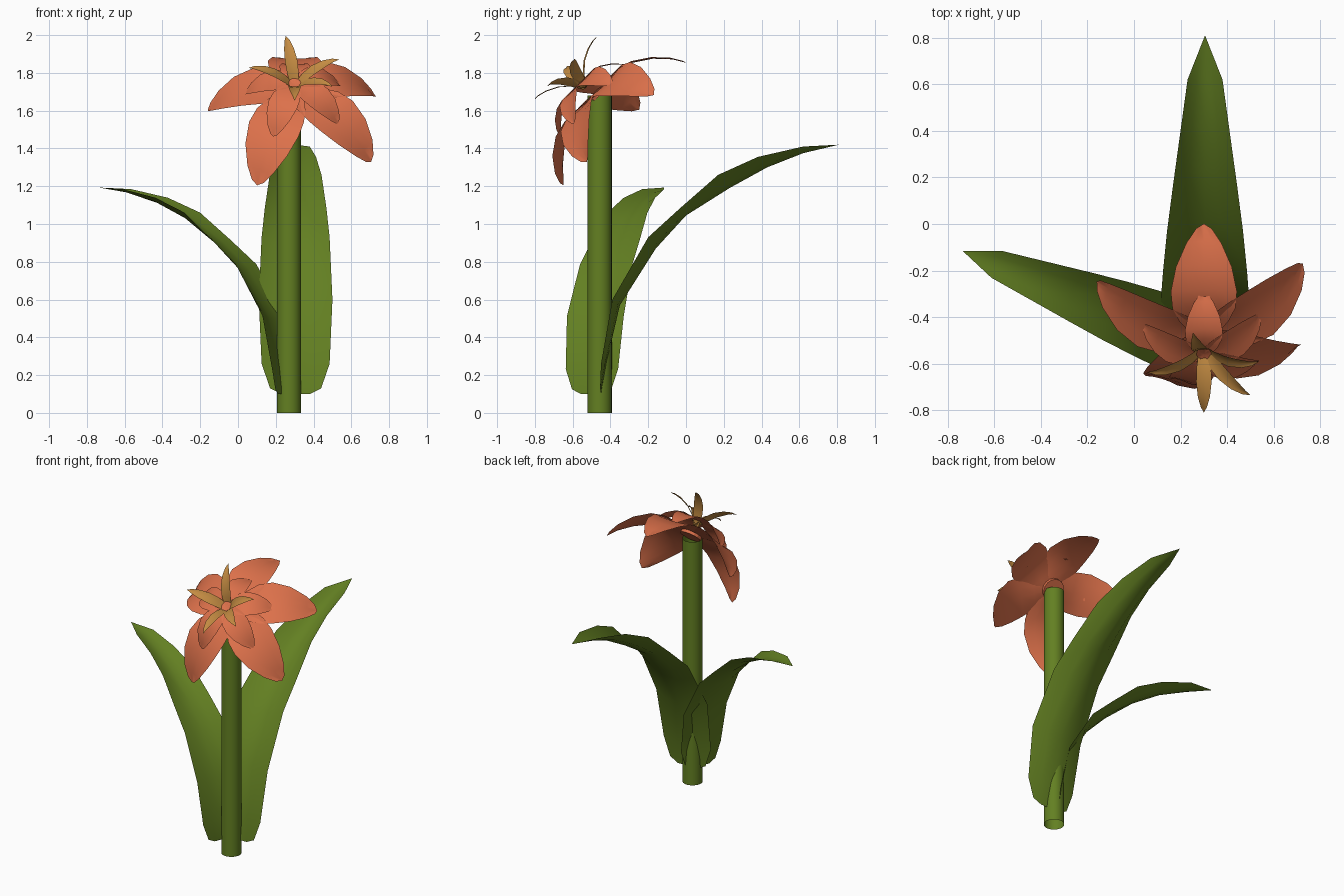
import bpy, bmesh, math
from mathutils import Vector

if "Cube" in bpy.data.objects:
    bpy.data.objects.remove(bpy.data.objects["Cube"])


def material(name, rgb):
    m = bpy.data.materials.new(name)
    m.diffuse_color = (*rgb, 1)
    m.use_nodes = True
    m.node_tree.nodes["Principled BSDF"].inputs["Base Color"].default_value = m.diffuse_color
    return m


GREEN = material("leaf green", (0.125, 0.215, 0.016))
CORAL = material("petal coral", (0.72, 0.165, 0.07))
AMBER = material("stamen amber", (0.55, 0.26, 0.055))


def finish(name, bm, mat):
    me = bpy.data.meshes.new(name)
    bm.to_mesh(me)
    bm.free()
    me.materials.append(mat)
    ob = bpy.data.objects.new(name, me)
    bpy.context.collection.objects.link(ob)
    return ob


def blade(name, rows, origin, out, up, mat, scale=1.0, stretch=1.0, depth=1.0):
    """Thin curved blade; rows = (centre out, centre up, edge out, edge up, half width)."""
    origin, out, up = Vector(origin), Vector(out).normalized(), Vector(up).normalized()
    side = up.cross(out)
    bm = bmesh.new()
    grid = []
    for cr, ch, er, eh, w in rows:
        line = []
        for t in (-1, -0.5, 0, 0.5, 1):
            k = 1 - depth * (1 - t * t)
            r = (cr + k * (er - cr)) * stretch
            h = ch + k * (eh - ch)
            line.append(bm.verts.new(origin + scale * (out * r + up * h + side * (t * w))))
        grid.append(line)
    for a, b in zip(grid, grid[1:]):
        for i in range(4):
            bm.faces.new((a[i], a[i + 1], b[i + 1], b[i]))
    bmesh.ops.remove_doubles(bm, verts=bm.verts[:], dist=0.0005)
    for f in bm.faces:
        f.smooth = True
    return finish(name, bm, mat)


# Flower axis tilts halfway between up and forward
AXIS = Vector((0, -1, 1)).normalized()
UPWARD = Vector((0, 1, 1)).normalized()

# Stem, an open tube
bpy.ops.mesh.primitive_cylinder_add(vertices=24, radius=0.064, depth=1.68, end_fill_type='NOTHING',
                                    location=(0.27, -0.457, 0.84))
stem = bpy.context.object
stem.name = "stem"
stem.data.materials.append(GREEN)
bpy.ops.object.shade_smooth_by_angle()

# Flower base closing the top of the stem
bpy.ops.mesh.primitive_cylinder_add(vertices=16, radius=0.07, depth=0.02,
                                    location=(0.28, -0.455, 1.695),
                                    rotation=AXIS.to_track_quat('Z', 'Y').to_euler())
base = bpy.context.object
base.name = "flower_base"
base.data.materials.append(CORAL)

# Two channelled leaves of the same shape
LEAF = [(0, 0, 0, 0, 0.075), (0.005, 0.03, -0.005, 0.03, 0.135),
        (0.03, 0.17, 0, 0.16, 0.18), (0.10, 0.47, 0.06, 0.50, 0.195),
        (0.29, 0.77, 0.25, 0.83, 0.18), (0.45, 0.945, 0.42, 0.985, 0.163),
        (0.68, 1.09, 0.62, 1.16, 0.137), (0.88, 1.20, 0.83, 1.255, 0.108),
        (1.07, 1.275, 1.07, 1.31, 0.075), (1.26, 1.32, 1.26, 1.32, 0)]
blade("back_leaf", LEAF, (0.305, -0.45, 0.1), (0, 1, 0), (0, 0, 1), GREEN)
a = math.radians(158.5)
blade("left_leaf", LEAF, (0.235, -0.498, 0.1), (math.cos(a), math.sin(a), 0),
      (0, 0, 1), GREEN, 0.828, 1.0, 0.6)


def radial(deg):
    t = math.radians(deg)
    return Vector((1, 0, 0)) * math.cos(t) + UPWARD * math.sin(t)


# Outer and inner rings of drooping petals
PETAL = [(r, n, r, n + 0.012, w) for r, n, w in (
    (0, -0.01, 0.05), (0.09, -0.003, 0.105), (0.17, -0.003, 0.135), (0.25, -0.025, 0.142),
    (0.34, -0.085, 0.12), (0.41, -0.16, 0.075), (0.443, -0.215, 0.033))]
PETAL.append((0.45, -0.225, 0.45, -0.225, 0))
INNER = [(a, b + 0.055, c, d + 0.055, w) for a, b, c, d, w in PETAL]
for i, (deg, length) in enumerate(((90, 1.0), (26, 1.05), (-36, 1.11), (-113, 1.13), (168, 1.045))):
    blade(f"outer_petal_{i}", PETAL, (0.3, -0.476, 1.695), radial(deg), AXIS, CORAL, 1, length)
    blade(f"inner_petal_{i}", INNER, (0.3, -0.54, 1.72), radial(deg), AXIS, CORAL, 0.57, length)

# Flat pointed stamens
STAMEN = [(r, n, r, n + 0.005, w) for r, n, w in (
    (0, 0, 0.02), (0.05, 0.062, 0.031), (0.10, 0.105, 0.033), (0.16, 0.135, 0.026),
    (0.21, 0.148, 0.013))]
STAMEN.append((0.245, 0.15, 0.245, 0.15, 0))
for i, deg in enumerate((101, 15, -35, -90, 180)):
    blade(f"stamen_{i}", STAMEN, (0.3, -0.53, 1.72), radial(deg), AXIS, AMBER)
